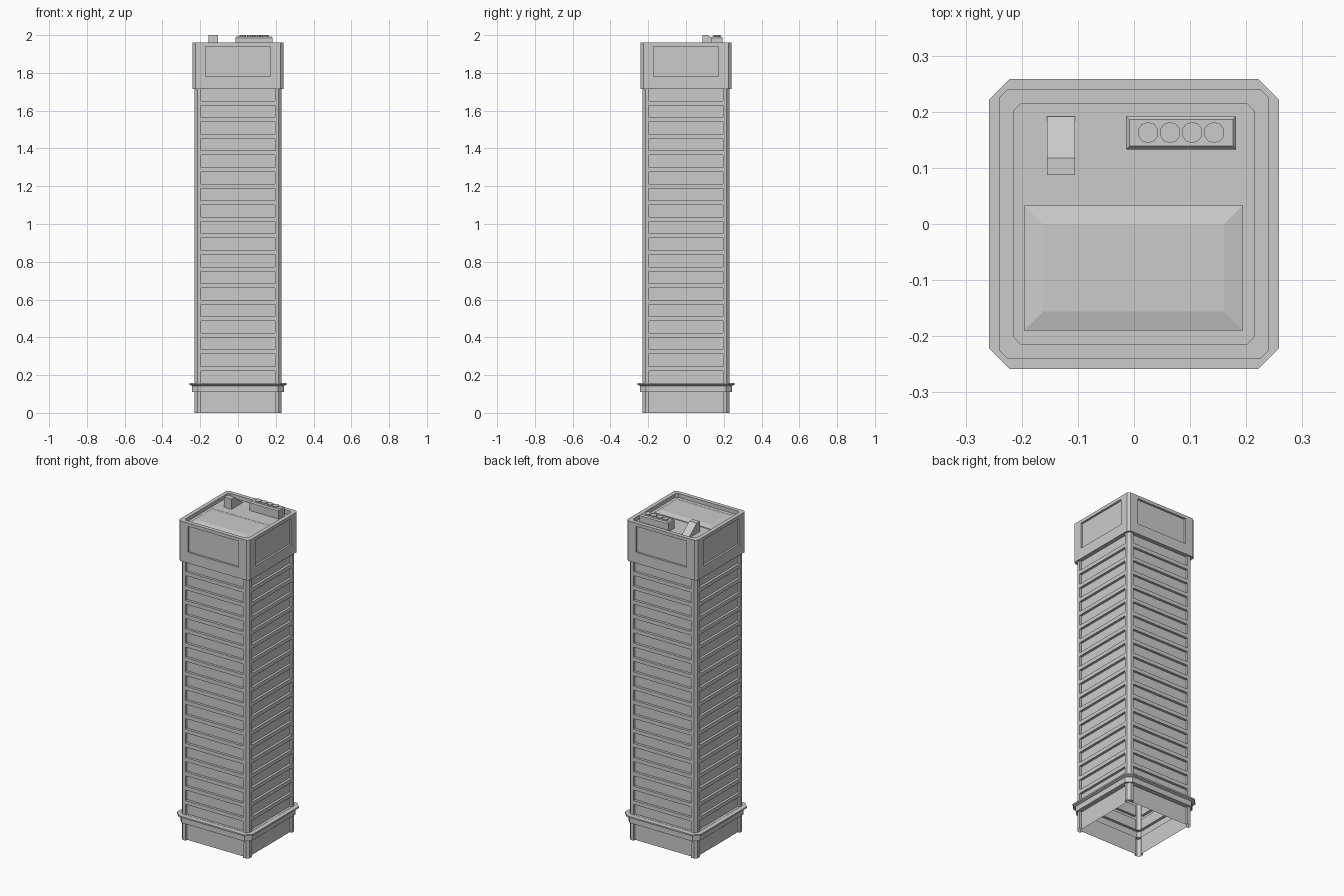
import bpy, bmesh, math

if "Cube" in bpy.data.objects:
    bpy.data.objects.remove(bpy.data.objects["Cube"])


def finish(bm, name):
    me = bpy.data.meshes.new(name)
    bm.to_mesh(me)
    bm.free()
    ob = bpy.data.objects.new(name, me)
    bpy.context.collection.objects.link(ob)
    return ob


def octagon_loop(half, chamfer, panel, z):
    """Square ring with cut corners and two panel-edge points per side."""
    e = half - chamfer
    pts = []
    for k in range(4):
        c, s = round(math.cos(k * math.pi / 2)), round(math.sin(k * math.pi / 2))
        for u in (-e, -panel, panel, e):
            pts.append((u * c + half * s, u * s - half * c, z))
    return pts


def shell(name, rings, panel, recesses=(), depth=0.015, cap=False):
    """Loft rings of (half, chamfer, z); sink the mid-side faces in the listed rows."""
    bm = bmesh.new()
    loops = [[bm.verts.new(p) for p in octagon_loop(h, c, panel, z)] for h, c, z in rings]
    sunk = []
    for row, (a, b) in enumerate(zip(loops, loops[1:])):
        for i in range(16):
            j = (i + 1) % 16
            f = bm.faces.new((a[i], a[j], b[j], b[i]))
            if i % 4 == 1 and row in recesses:
                sunk.append(f)
    if cap:
        bm.faces.new(loops[-1])
    bm.normal_update()
    if sunk:
        bmesh.ops.inset_individual(bm, faces=sunk, thickness=0, depth=-depth)
    # keep the foot of the tower open
    foot = [f for f in bm.faces if all(v.co.z < 1e-5 for v in f.verts)]
    bmesh.ops.delete(bm, geom=foot, context='FACES')
    return finish(bm, name)


def tapered_box(name, x0, x1, y0, y1, levels):
    """Box built from (z, inset) levels, closed top and bottom."""
    bm = bmesh.new()
    loops = []
    for z, d in levels:
        loops.append([bm.verts.new(p) for p in (
            (x0 + d, y0 + d, z), (x1 - d, y0 + d, z), (x1 - d, y1 - d, z), (x0 + d, y1 - d, z))])
    for a, b in zip(loops, loops[1:]):
        for i in range(4):
            j = (i + 1) % 4
            bm.faces.new((a[i], a[j], b[j], b[i]))
    bm.faces.new(loops[-1])
    bm.faces.new(loops[0][::-1])
    return finish(bm, name)


# Tower shaft: base panels, then 18 window bands on each side
FLOORS, PITCH, BAND = 18, 0.0878, 0.064
zs = [0.0, 0.11]
for n in range(FLOORS):
    z = 0.159 + n * PITCH
    zs += [z, z + BAND]
zs.append(1.725)
shell("tower_shaft", [(0.23, 0.015, z) for z in zs], 0.195,
      recesses={0} | {2 + 2 * n for n in range(FLOORS)}, depth=0.015)

# Ledge above the base
shell("base_ledge", [(0.215, 0.012, 0.11), (0.243, 0.03, 0.11), (0.243, 0.03, 0.143),
                     (0.258, 0.036, 0.149), (0.258, 0.036, 0.158), (0.215, 0.012, 0.158)], 0.18)

# Crown with large sunk panels, parapet and roof floor
ROOF = 1.937
shell("crown", [(0.215, 0.012, 1.714), (0.24, 0.014, 1.714), (0.24, 0.014, 1.78),
                (0.24, 0.014, 1.94), (0.24, 0.014, 1.96), (0.215, 0.014, 1.96),
                (0.215, 0.014, ROOF)], 0.172, recesses={2}, depth=0.012, cap=True)

# Low roof platform
tapered_box("roof_platform", -0.196, 0.194, -0.19, 0.033,
            [(ROOF - 0.005, 0), (ROOF + 0.004, 0), (ROOF + 0.012, 0.034)])

# Stair exit with a roof sloping to the back
bm = bmesh.new()
profile = [(0.087, ROOF - 0.005), (0.192, ROOF - 0.005), (0.192, ROOF + 0.004),
           (0.118, 2.0), (0.087, 2.0)]
side = bm.faces.new([bm.verts.new((-0.155, y, z)) for y, z in profile])
ext = bmesh.ops.extrude_face_region(bm, geom=[side], use_keep_orig=True)
for v in ext["geom"]:
    if isinstance(v, bmesh.types.BMVert):
        v.co.x = -0.105
bmesh.ops.recalc_face_normals(bm, faces=bm.faces)
finish(bm, "stair_exit")

# Cooling unit with four fans
tapered_box("cooling_unit", -0.014, 0.182, 0.133, 0.192,
            [(ROOF - 0.005, 0), (1.986, 0), (1.993, 0.006)])
for n in range(4):
    bpy.ops.mesh.primitive_cylinder_add(vertices=10, radius=0.0187, depth=0.012,
                                        location=(0.025 + n * 0.0393, 0.163, 1.994))
    bpy.context.object.name = f"cooling_fan_{n + 1}"
